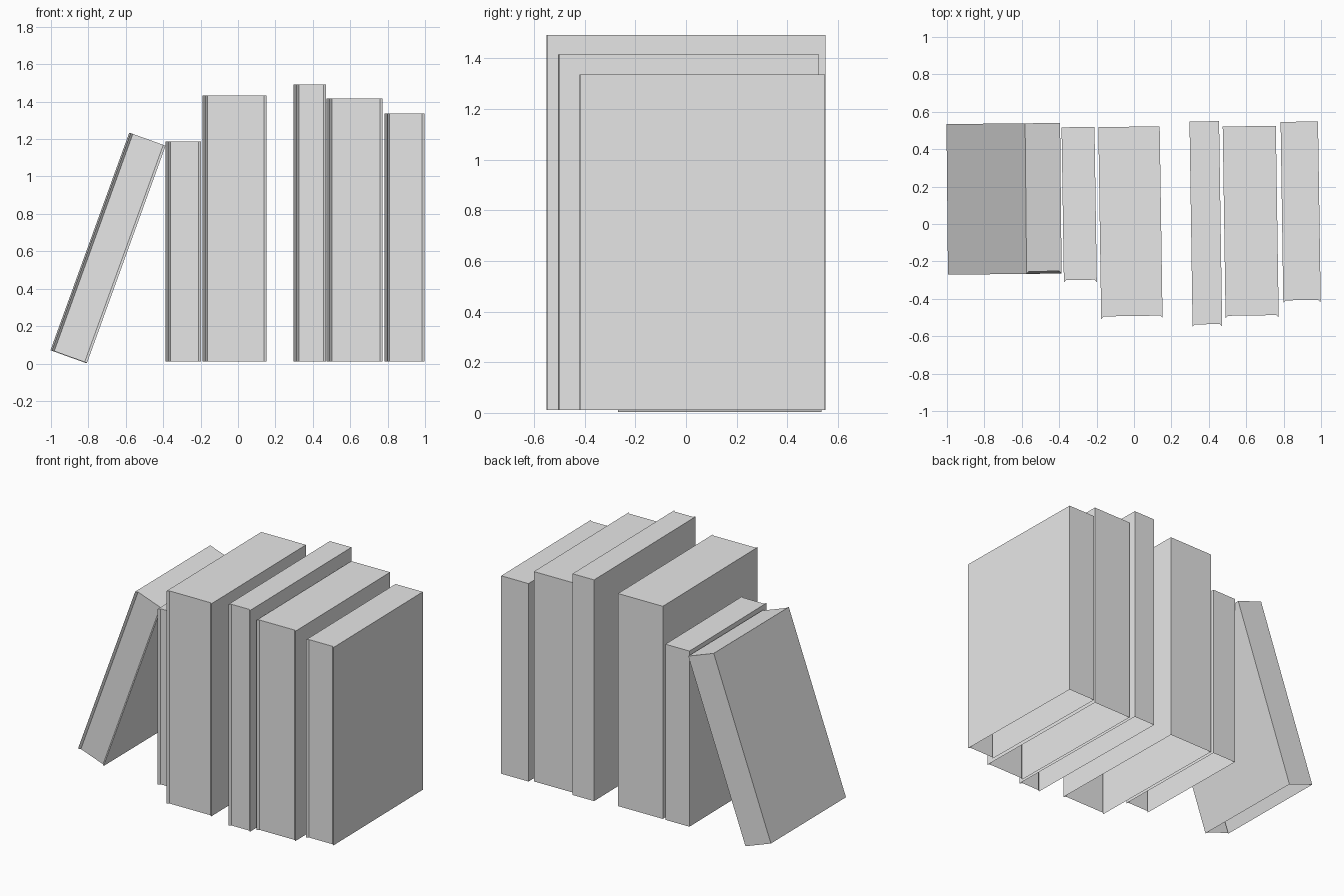
import bpy, bmesh
from math import radians
from mathutils import Matrix

cube = bpy.data.objects.get("Cube")
if cube:
    bpy.data.objects.remove(cube, do_unlink=True)

grey = bpy.data.materials.new("plain_grey")
grey.use_nodes = True
grey.diffuse_color = (0.8, 0.8, 0.8, 1)
grey.node_tree.nodes["Principled BSDF"].inputs["Base Color"].default_value = (0.8, 0.8, 0.8, 1)


def book(name, x, width, front, back, height, base=0.012, turn=0.015, lean=0.0):
    """Book shell open underneath, with a slightly sunken spine at the front."""
    w, d = width / 2, (back - front) / 2
    lip = 0.013
    plan = [(-w, d), (-w, -d), (-w + lip, -d + lip),
            (w - lip, -d + lip), (w, -d), (w, d)]
    bm = bmesh.new()
    low = [bm.verts.new((px, py, 0)) for px, py in plan]
    top = [bm.verts.new((px, py, height)) for px, py in plan]
    # Covers, spine and page edge
    for i in range(len(plan)):
        j = (i + 1) % len(plan)
        bm.faces.new((low[i], low[j], top[j], top[i]))
    # Top edge of the pages
    bm.faces.new(top)
    mesh = bpy.data.meshes.new(name)
    bm.to_mesh(mesh)
    bm.free()
    mesh.materials.append(grey)
    obj = bpy.data.objects.new(name, mesh)
    obj.matrix_world = (Matrix.Translation((x, (front + back) / 2, base))
                        @ Matrix.Rotation(turn, 4, 'Z')
                        @ Matrix.Rotation(lean, 4, 'Y'))
    bpy.context.collection.objects.link(obj)


# Book leaning against the row
book("leaning_book", -0.905, 0.199, -0.27, 0.535, 1.235,
     base=0.037, turn=0.01, lean=radians(19.9))

# Upright books, from the model's right to its left
book("short_book", -0.293, 0.176, -0.312, 0.518, 1.175)
book("thick_book", -0.019, 0.328, -0.505, 0.52, 1.422)
book("tall_book", 0.384, 0.158, -0.549, 0.549, 1.48)
book("wide_book", 0.624, 0.284, -0.502, 0.523, 1.404)
book("end_book", 0.891, 0.2, -0.42, 0.547, 1.324)
